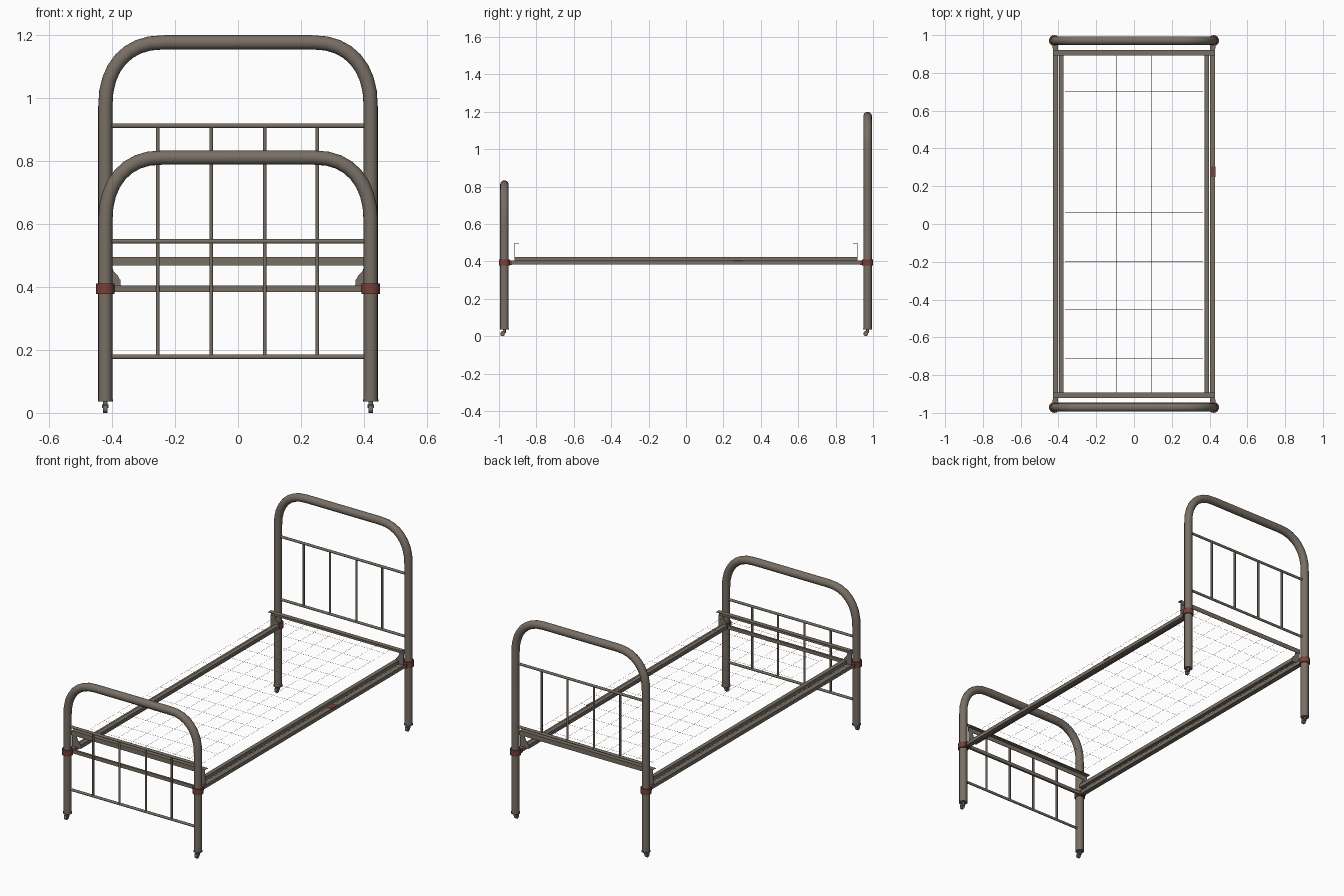
import bpy, bmesh, math
from mathutils import Vector

if "Cube" in bpy.data.objects:
    bpy.data.objects.remove(bpy.data.objects["Cube"], do_unlink=True)


def material(name, rgb):
    m = bpy.data.materials.new(name)
    m.use_nodes = True
    m.diffuse_color = (*rgb, 1)
    m.node_tree.nodes["Principled BSDF"].inputs["Base Color"].default_value = (*rgb, 1)
    return m


IRON = material("brown grey iron", (0.19, 0.16, 0.13))
RUST = material("red clamp", (0.19, 0.05, 0.04))
WIRE = material("dark wire", (0.12, 0.105, 0.09))
STEEL = material("caster steel", (0.165, 0.15, 0.135))


def mesh_object(name, bm, mat, smooth=False):
    bmesh.ops.recalc_face_normals(bm, faces=bm.faces)
    me = bpy.data.meshes.new(name)
    bm.to_mesh(me)
    bm.free()
    me.materials.append(mat)
    ob = bpy.data.objects.new(name, me)
    bpy.context.collection.objects.link(ob)
    if smooth:
        bpy.ops.object.select_all(action='DESELECT')
        ob.select_set(True)
        bpy.context.view_layer.objects.active = ob
        bpy.ops.object.shade_smooth_by_angle(angle=math.radians(40))
    return ob


def add_box(bm, lo, hi):
    lo, hi = Vector(lo), Vector(hi)
    verts = bmesh.ops.create_cube(bm, size=1)["verts"]
    for v in verts:
        v.co = (lo + hi) / 2 + v.co * (hi - lo)


def add_rod(bm, a, b, r, sides=10):
    a, b = Vector(a), Vector(b)
    verts = bmesh.ops.create_cone(bm, cap_ends=True, segments=sides, radius1=r,
                                  radius2=r, depth=(b - a).length)["verts"]
    turn = Vector((0, 0, 1)).rotation_difference(b - a)
    for v in verts:
        v.co = turn @ v.co + (a + b) / 2


def box(name, lo, hi, mat):
    bm = bmesh.new()
    add_box(bm, lo, hi)
    return mesh_object(name, bm, mat)


def rods(name, lines, r, mat=IRON, sides=10):
    bm = bmesh.new()
    for a, b in lines:
        add_rod(bm, a, b, r, sides)
    return mesh_object(name, bm, mat, True)


def hoop(name, y, top, rx, rz, r=0.0226, sides=16, steps=8):
    """Bent tube: two posts joined by a full, rounded top."""
    half = [(POST, 0.04)]
    for i in range(steps + 1):
        t = math.pi / 2 * i / steps
        c, s = (max(f(t), 0) ** 0.88 for f in (math.cos, math.sin))
        half.append((POST - rx + rx * c, top - rz + rz * s))
    path = half + [(-x, z) for x, z in reversed(half)]
    bm = bmesh.new()
    rings = []
    for i, (x, z) in enumerate(path):
        x0, z0 = path[max(i - 1, 0)]
        x1, z1 = path[min(i + 1, len(path) - 1)]
        side = Vector((z1 - z0, 0, x0 - x1)).normalized()
        ring = []
        for k in range(sides):
            a = 2 * math.pi * k / sides
            ring.append(bm.verts.new(Vector((x, y, z)) + side * r * math.cos(a)
                                     + Vector((0, r * math.sin(a), 0))))
        rings.append(ring)
    for p, q in zip(rings, rings[1:]):
        for k in range(sides):
            n = (k + 1) % sides
            bm.faces.new((p[k], p[n], q[n], q[k]))
    bm.faces.new(rings[0])
    bm.faces.new(rings[-1])
    return mesh_object(name, bm, IRON, True)


POST = 0.4215
END = 0.971
BAR_X = [-0.255, -0.085, 0.085, 0.252]

# Head and foot frames with their thin bars
hoop("headboard_tube", END, 1.177, 0.185, 0.205)
hoop("footboard_tube", -END, 0.811, 0.18, 0.205)
for name, y, low, high in (("headboard", END, 0.545, 0.912),
                           ("footboard", -END, 0.178, 0.545)):
    rods(name + "_cross_bars", [((-POST, y, z), (POST, y, z)) for z in (low, high)], 0.0075)
    rods(name + "_uprights", [((x, y, low), (x, y, high)) for x in BAR_X], 0.006)
box("foot_tie_bar", (-POST, -0.957, 0.384), (POST, -0.945, 0.404), IRON)

# Collars clamping the rails to the posts, and casters under the posts
for sx, side in ((1, "left"), (-1, "right")):
    for sy, end in ((1, "head"), (-1, "foot")):
        bm = bmesh.new()
        x, y = sx * POST, sy * END
        add_rod(bm, (x, y, 0.378), (x, y, 0.411), 0.029, 16)
        xs = sorted((sx * 0.402, sx * 0.432))
        ys = sorted((sy * 0.93, sy * END))
        add_box(bm, (xs[0], ys[0], 0.38), (xs[1], ys[1], 0.4035))
        mesh_object(f"{side}_{end}_collar", bm, RUST, True)

        bm = bmesh.new()
        add_rod(bm, (x, y, 0.036), (x, y, 0.042), 0.024, 16)
        add_rod(bm, (x, y, 0.018), (x, y, 0.04), 0.008)
        add_box(bm, (x - 0.010, y - 0.016, 0.016), (x + 0.010, y + 0.004, 0.027))
        add_rod(bm, (x - 0.007, y - 0.010, 0.0125), (x + 0.007, y - 0.010, 0.0125), 0.0125, 14)
        mesh_object(f"{side}_{end}_caster", bm, STEEL, True)

        # Curved gusset lifting the end angle above the side rail
        bm = bmesh.new()
        outline = [(0.43, 0.402), (0.372, 0.402), (0.374, 0.42), (0.382, 0.436),
                   (0.395, 0.449), (0.402, 0.47), (0.43, 0.47)]
        face = bm.faces.new([bm.verts.new((sx * px, sy * 0.915, pz)) for px, pz in outline])
        new = bmesh.ops.extrude_face_region(bm, geom=[face])["geom"]
        bmesh.ops.translate(bm, vec=(0, sy * 0.003, 0),
                            verts=[g for g in new if isinstance(g, bmesh.types.BMVert)])
        mesh_object(f"{side}_{end}_gusset", bm, IRON)

    # Paired side rails
    for name, x0, x1, ylen, z0, z1 in (("outer", 0.402, 0.43, 0.965, 0.384, 0.405),
                                       ("inner", 0.373, 0.397, 0.918, 0.402, 0.424)):
        xs = sorted((sx * x0, sx * x1))
        box(f"{side}_{name}_rail", (xs[0], -ylen, z0), (xs[1], ylen, z1), IRON)

# Angle irons holding the wire mesh
for sy, end in ((1, "head"), (-1, "foot")):
    bm = bmesh.new()
    for y0, y1, z0, z1 in ((0.917, 0.920, 0.468, 0.495), (0.892, 0.920, 0.493, 0.495)):
        ys = sorted((sy * y0, sy * y1))
        add_box(bm, (-0.43, ys[0], z0), (0.43, ys[1], z1))
    mesh_object(f"{end}_angle_iron", bm, IRON)

# Red patch on the left rail
box("rail_patch", (0.408, 0.25, 0.4), (0.431, 0.305, 0.407), RUST)

# Fine wire mesh
rods("long_wires", [((i * 0.0915, -0.9, 0.49), (i * 0.0915, 0.9, 0.49))
                    for i in range(-4, 5)], 0.0005, WIRE, 4)
rods("cross_wires", [((-0.366, 0.06 + j * 0.1285, 0.49), (0.366, 0.06 + j * 0.1285, 0.49))
                     for j in range(-7, 7)], 0.0005, WIRE, 4)
